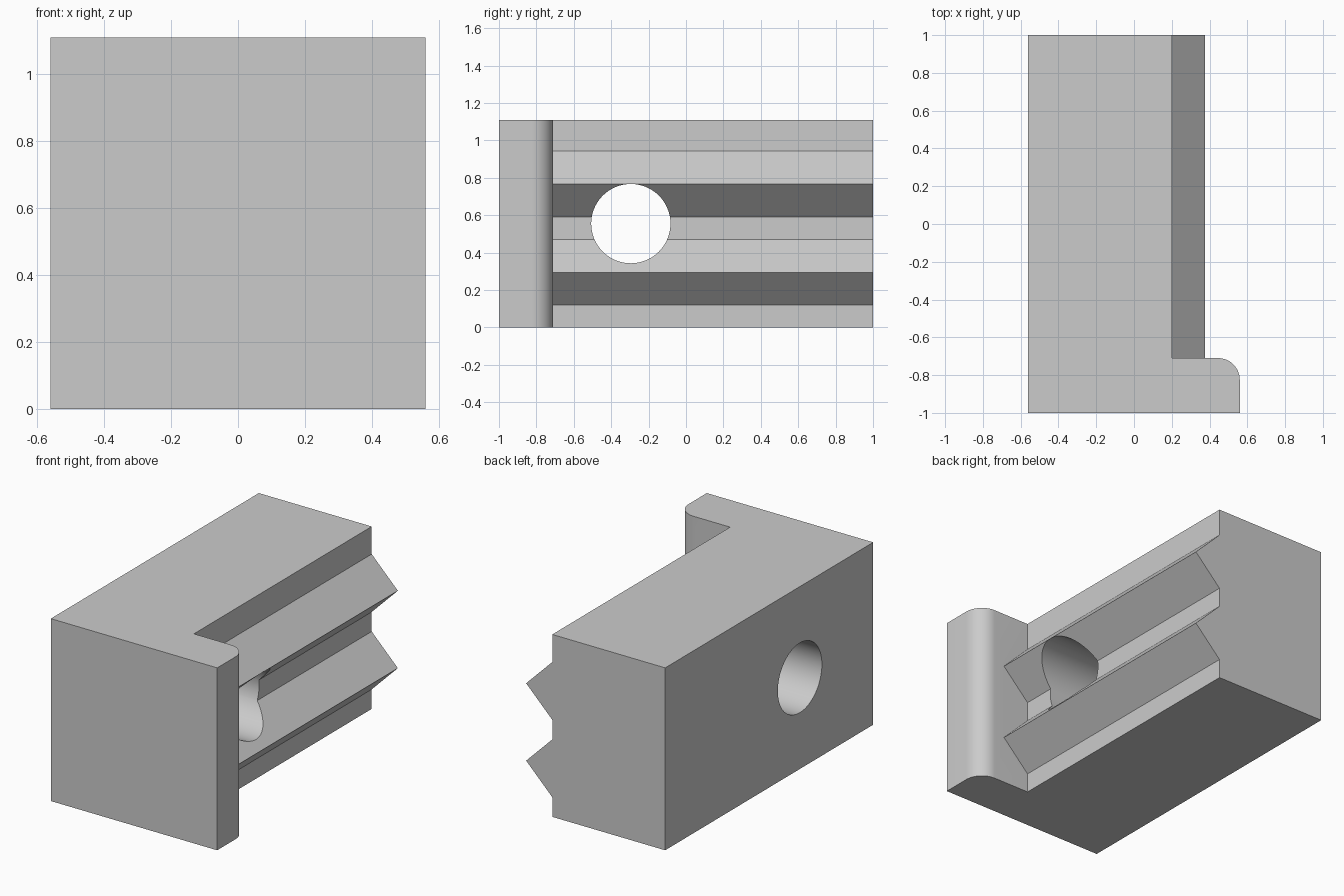
import bpy
import bmesh
import math
from mathutils import Vector

cube = bpy.data.objects.get("Cube")
if cube:
    bpy.data.objects.remove(cube, do_unlink=True)

LEFT, STEP, LIP = -0.56, 0.20, 0.56
FRONT, BACK, SHELF = -1.0, 1.0, -0.71
HEIGHT, ROUND = 1.11, 0.115

grey = bpy.data.materials.new("light_grey")
grey.use_nodes = True
colour = (0.6, 0.6, 0.6, 1)
grey.diffuse_color = colour
grey.node_tree.nodes["Principled BSDF"].inputs["Base Color"].default_value = colour


def prism(name, points, direction):
    """Extrude a closed outline into a solid."""
    bm = bmesh.new()
    face = bm.faces.new([bm.verts.new(p) for p in points])
    new = bmesh.ops.extrude_face_region(bm, geom=[face])["geom"]
    verts = [v for v in new if isinstance(v, bmesh.types.BMVert)]
    bmesh.ops.translate(bm, verts=verts, vec=Vector(direction))
    bmesh.ops.recalc_face_normals(bm, faces=bm.faces[:])
    mesh = bpy.data.meshes.new(name)
    bm.to_mesh(mesh)
    bm.free()
    mesh.materials.append(grey)
    obj = bpy.data.objects.new(name, mesh)
    bpy.context.collection.objects.link(obj)
    return obj


def combine(target, tool, operation):
    """Apply a boolean and discard the tool."""
    bpy.context.view_layer.objects.active = target
    mod = target.modifiers.new(operation, "BOOLEAN")
    mod.operation = operation
    mod.solver = "EXACT"
    mod.object = tool
    bpy.ops.object.modifier_apply(modifier=mod.name)
    bpy.data.objects.remove(tool, do_unlink=True)


# L-shaped block with a rounded lip corner
arc = []
for i in range(17):
    a = math.pi / 2 * i / 16
    arc.append((LIP - ROUND + ROUND * math.cos(a), SHELF - ROUND + ROUND * math.sin(a), 0))
outline = [(LEFT, FRONT, 0), (LIP, FRONT, 0)] + arc
outline += [(STEP, SHELF, 0), (STEP, BACK, 0), (LEFT, BACK, 0)]
block = prism("jaw_block", outline, (0, 0, HEIGHT))

# Two V-shaped ridges, rooted inside the block and the lip
DEPTH, ROOT, START = 0.176, 0.05, -0.8
for z in (0.295, 0.766):
    half = DEPTH + ROOT
    ridge = prism("ridge", [(STEP - ROOT, START, z - half), (STEP + DEPTH, START, z),
                            (STEP - ROOT, START, z + half)], (0, BACK - START, 0))
    combine(block, ridge, "UNION")

# Round hole straight through the block
hole = [(-1, -0.295 + 0.212 * math.cos(math.tau * i / 64),
         HEIGHT / 2 + 0.212 * math.sin(math.tau * i / 64)) for i in range(64)]
combine(block, prism("hole_cutter", hole, (2, 0, 0)), "DIFFERENCE")

# Smooth the curved walls, keep the flat edges crisp
bpy.ops.object.select_all(action="DESELECT")
block.select_set(True)
bpy.context.view_layer.objects.active = block
bpy.ops.object.shade_smooth_by_angle(angle=math.radians(30))
